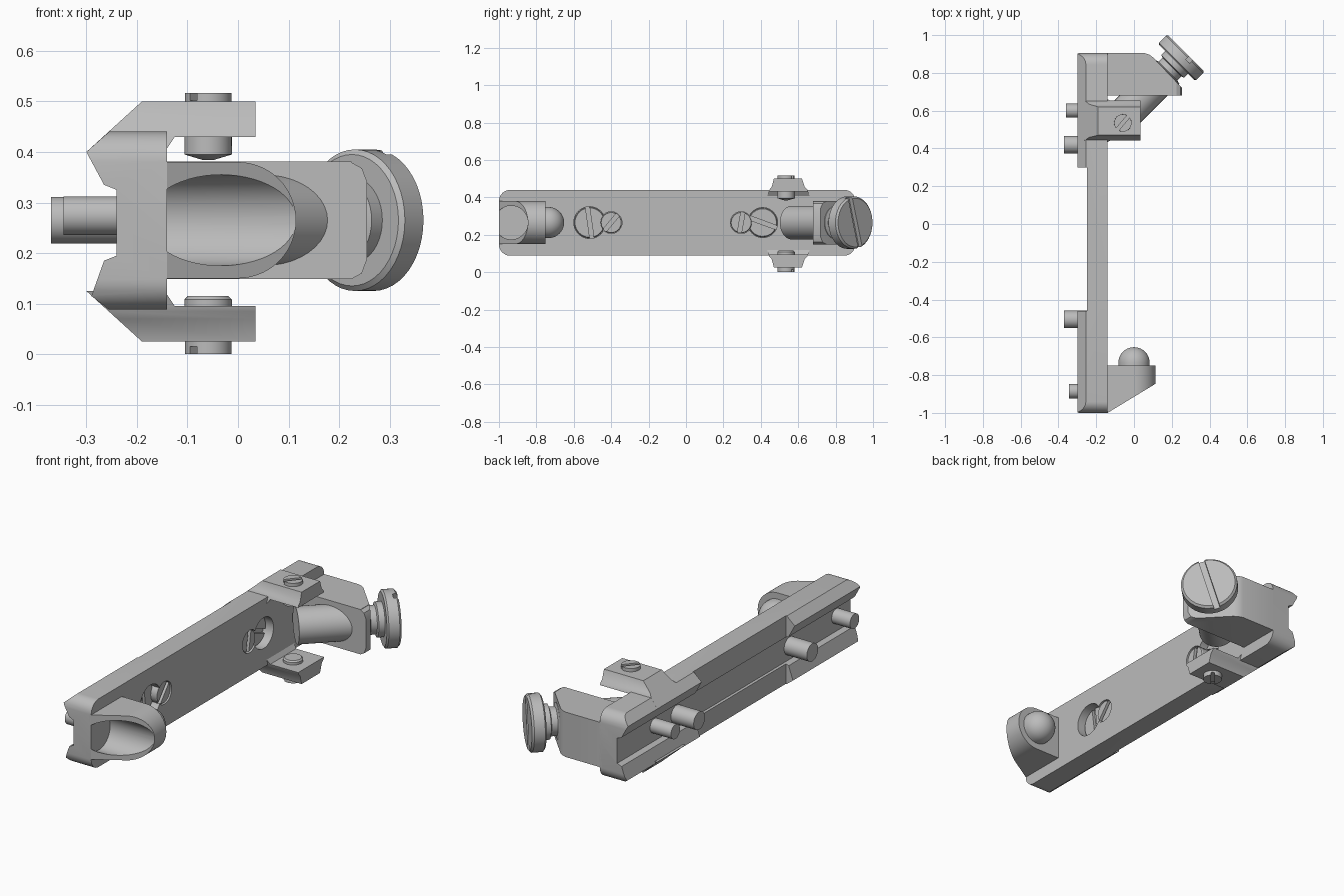
import bpy, math
from mathutils import Vector, Matrix

cube = bpy.data.objects.get("Cube")
if cube:
    bpy.data.objects.remove(cube, do_unlink=True)

metal = bpy.data.materials.new("grey_metal")
metal.use_nodes = True
GREY = (0.5, 0.5, 0.5, 1)
metal.diffuse_color = GREY
metal.node_tree.nodes["Principled BSDF"].inputs["Base Color"].default_value = GREY

ZC = 0.265  # height of the long centre line


def add(name, verts, faces):
    mesh = bpy.data.meshes.new(name)
    mesh.from_pydata(verts, [], faces)
    mesh.materials.append(metal)
    ob = bpy.data.objects.new(name, mesh)
    bpy.context.collection.objects.link(ob)
    bpy.context.view_layer.objects.active = ob
    bpy.ops.object.select_all(action='DESELECT')
    ob.select_set(True)
    bpy.ops.object.mode_set(mode='EDIT')
    bpy.ops.mesh.select_all(action='SELECT')
    bpy.ops.mesh.normals_make_consistent(inside=False)
    bpy.ops.object.mode_set(mode='OBJECT')
    return ob


def prism(name, pts, axis, lo, hi):
    """Extrude a closed 2D profile along an axis."""
    def place(a, b, t):
        return {'x': (t, a, b), 'y': (a, t, b), 'z': (a, b, t)}[axis]
    n = len(pts)
    verts = [place(a, b, t) for t in (lo, hi) for a, b in pts]
    faces = [list(range(n)), list(range(n, 2 * n))]
    faces += [[i, (i + 1) % n, n + (i + 1) % n, n + i] for i in range(n)]
    return add(name, verts, faces)


def lathe(name, start, direction, profile, seg=40):
    """Turn (distance, radius) pairs about an axis; radius 0 closes to a point."""
    rot = Vector(direction).to_track_quat('Z', 'Y').to_matrix()
    verts, faces = [], []
    for d, r in profile:
        for i in range(seg):
            a = 2 * math.pi * i / seg
            verts.append(Vector(start) + rot @ Vector((max(r, .0005) * math.cos(a), max(r, .0005) * math.sin(a), d)))
    for k in range(len(profile) - 1):
        for i in range(seg):
            j = (i + 1) % seg
            faces.append([k * seg + i, k * seg + j, (k + 1) * seg + j, (k + 1) * seg + i])
    last = (len(profile) - 1) * seg
    faces += [list(range(seg)), list(range(last, last + seg))]
    return add(name, verts, faces)


def box(name, centre, size, rot=None):
    corners = [(-1, -1), (1, -1), (1, 1), (-1, 1)]
    ob = prism(name, [(a * size[0] / 2, b * size[1] / 2) for a, b in corners], 'z', -size[2] / 2, size[2] / 2)
    ob.data.transform(Matrix.Translation(centre) @ (rot or Matrix.Identity(4)))
    return ob


def boolean(ob, tool, op='DIFFERENCE'):
    mod = ob.modifiers.new("cut", 'BOOLEAN')
    mod.object, mod.operation, mod.solver = tool, op, 'EXACT'
    bpy.context.view_layer.objects.active = ob
    bpy.ops.object.modifier_apply(modifier=mod.name)
    bpy.data.objects.remove(tool, do_unlink=True)


def arc(cx, cy, r, a0, a1, n):
    return [(cx + r * math.cos(math.radians(a0 + (a1 - a0) * i / n)),
             cy + r * math.sin(math.radians(a0 + (a1 - a0) * i / n))) for i in range(n + 1)]


# Main rail with clamping claws at both ends
rail = prism("rail_body", [(-.14, .44), (-.255, .44), (-.3, .4), (-.265, .335), (-.24, .325),
                           (-.24, .195), (-.265, .185), (-.29, .115), (-.255, .088), (-.14, .088)],
             'y', -1, .905)
rounded = []
for cy, cz, a in ((.845, .38, 0), (-.94, .38, 90), (-.94, .148, 180), (.845, .148, 270)):
    rounded += arc(cy, cz, .06, a, a + 90, 8)
boolean(rail, prism("cutter", rounded, 'x', -.5, .1), 'INTERSECT')
boolean(rail, box("cutter", (-.35, -.08, ZC), (.2, .76, .6)))

# Screws set in the outer face of the rail: position, radius, face depth, slot angle
face_screws = {"front_large_screw": (-.515, .265, .085, -.18, 8),
               "front_small_screw": (-.4, .265, .058, -.146, -40),
               "rear_large_screw": (.41, .265, .08, -.18, 70),
               "rear_small_screw": (.295, .265, .058, -.146, -10)}
for y, z, r, x, _ in face_screws.values():
    boolean(rail, lathe("cutter", (-.2, y, z), (1, 0, 0), [(0, r), (.1, r)]))
for name, (y, z, r, x, angle) in face_screws.items():
    screw = lathe(name, (-.22, y, z), (1, 0, 0), [(0, r * .97), (x + .215, r * .97), (x + .22, r * .92)])
    boolean(screw, box("cutter", (x, y, z), (.03, .022, .4), Matrix.Rotation(math.radians(angle), 4, 'X')))

# Cross pins on the inner side
for name, y, z, x, r in (("rear_outer_pin", .6, .274, -.36, .037), ("rear_inner_pin", .42, .265, -.37, .046),
                         ("front_inner_pin", -.505, .265, -.37, .046), ("front_outer_pin", -.885, .274, -.345, .038)):
    lathe(name, (x, y, z), (1, 0, 0), [(0, r), (-x - .2, r)])

# Front boss: round-nosed, ramped, with a scooped channel
nose = [(-.15, ZC - .115)] + arc(0, ZC, .115, -90, 90, 28) + [(-.15, ZC + .115)]
boss = prism("front_boss", nose, 'y', -1, -.75)
boolean(boss, prism("cutter", [(-.16, -1.1), (-.16, -1.01), (-.14, -1), (.14, -.83), (.14, -1.1)], 'z', 0, .6))
boolean(boss, lathe("cutter", (-.14, -.935, ZC), (1, 0, 0), [(0, .09), (.4, .09)], 56))

# Domed plunger on the back of the boss
dome = [(.02 + .083 * math.sin(t * math.pi / 20), .083 * math.cos(t * math.pi / 20)) for t in range(11)]
lathe("front_plunger", (0, -.755, ZC), (0, 1, 0), [(0, .083)] + dome)

# Rear block with a slanted face for the thumb screw
block = prism("rear_block", [(-.15, .68), (.255, .68), (.255, .72), (.1, .883), (.08, .897), (.055, .905), (-.15, .905)],
              'z', ZC - .116, ZC + .116)
trim = [(-.2, .1), (.225, .1), (.225, .149), (.245, .16), (.256, .19), (.256, .34), (.245, .368), (.225, .379),
        (.225, .42), (-.2, .42)]
boolean(block, prism("cutter", trim, 'y', .6, 1), 'INTERSECT')

# Diagonal clamping screw: plunger end, grooved neck and slotted head
lathe("clamp_screw_shaft", (.275, .905, ZC), (-1, -1, 0),
      [(.05, .085), (.1, .085), (.105, .07), (.135, .07), (.14, .09), (.48, .09)])
head = lathe("clamp_screw_head", (.275, .905, ZC), (-1, -1, 0),
             [(0, .13), (.01, .14), (.062, .14), (.07, .13)], 48)
slot_turn = Matrix.Rotation(math.radians(45), 4, 'Z') @ Matrix.Rotation(math.radians(16), 4, 'X')
boolean(head, box("cutter", (.275, .905, ZC), (.05, .03, .5), slot_turn))

# Upper and lower lugs, each with a slotted set screw
lug_profile = [(-.3, .4), (-.19, .5), (.035, .5), (.035, .43), (-.125, .43), (-.145, .4)]
lug_taper = [(.425, .38), (.445, .44), (.458, .455), (.47, .5), (.62, .5), (.635, .455), (.65, .44), (.67, .38)]
for side, flip in (("upper", lambda z: z), ("lower", lambda z: .525 - z)):
    s = 1 if side == "upper" else -1
    lug = prism(side + "_lug", [(x, flip(z)) for x, z in lug_profile], 'y', .4, .7)
    boolean(lug, prism("cutter", [(y, flip(z)) for y, z in lug_taper], 'x', -.4, .1), 'INTERSECT')
    out, tip = (.517, [(.122, .047), (.133, .01)]) if s > 0 else (0, [(.108, .047), (.115, .04)])
    screw = lathe(side + "_set_screw", (-.059, .535, out), (0, 0, -s), [(0, .046)] + tip)
    boolean(screw, box("cutter", (-.059, .535, out), (.018, .2, .03), Matrix.Rotation(math.radians(-40), 4, 'Z')))

# Smooth the turned surfaces, keep machined edges sharp
bpy.ops.object.select_all(action='DESELECT')
for ob in bpy.context.scene.objects:
    if ob.type == 'MESH':
        ob.select_set(True)
        bpy.context.view_layer.objects.active = ob
bpy.ops.object.shade_smooth_by_angle(angle=math.radians(30))
